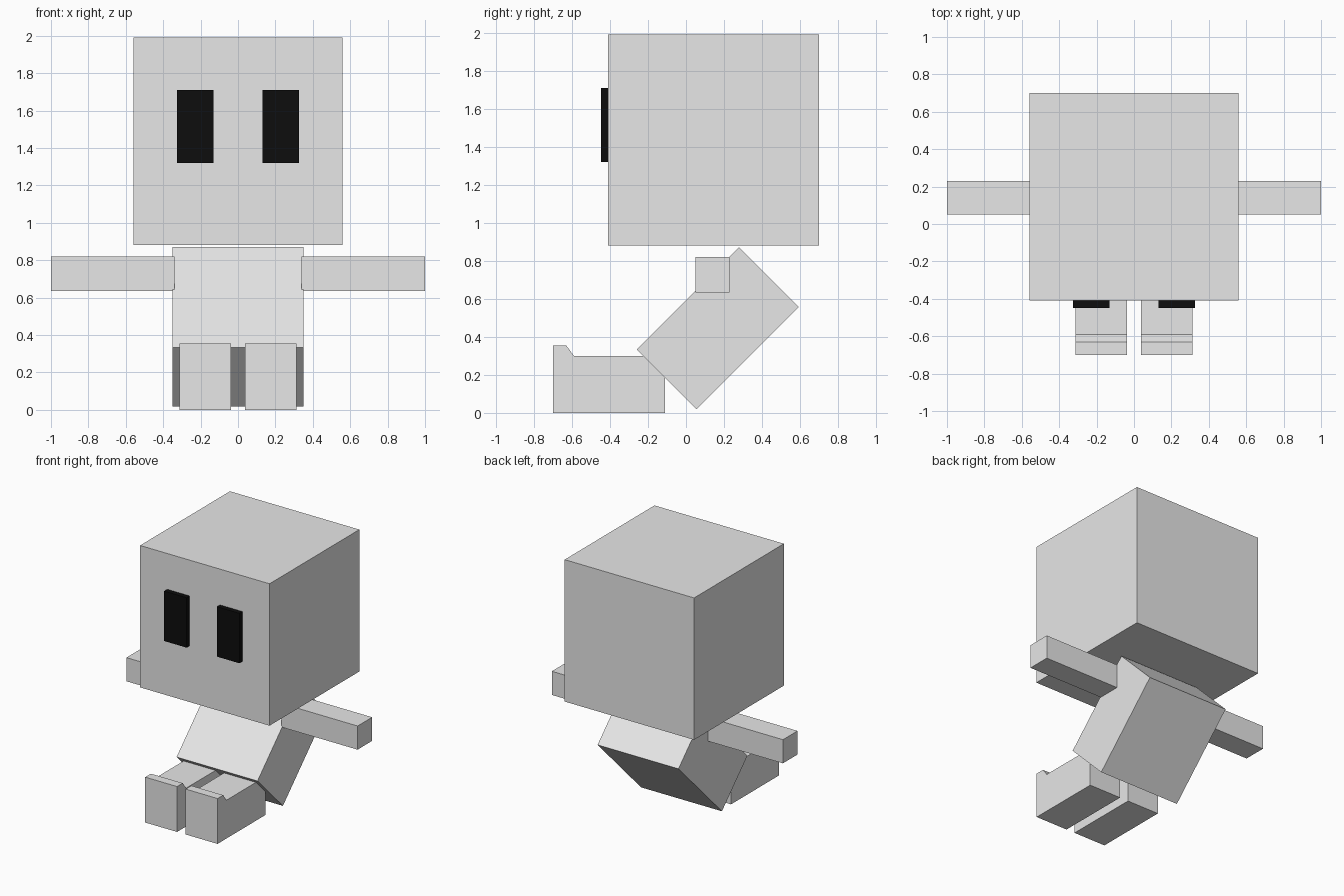
import bpy
import bmesh
from math import radians
from mathutils import Matrix

old = bpy.data.objects.get("Cube")
if old:
    bpy.data.objects.remove(old, do_unlink=True)


def material(name, value):
    mat = bpy.data.materials.new(name)
    mat.use_nodes = True
    colour = (value, value, value, 1)
    mat.diffuse_color = colour
    mat.node_tree.nodes["Principled BSDF"].inputs["Base Color"].default_value = colour
    return mat


grey = material("light grey", 0.8)
black = material("black", 0.004)


def finish(name, bm, mat):
    bmesh.ops.recalc_face_normals(bm, faces=bm.faces)
    mesh = bpy.data.meshes.new(name)
    bm.to_mesh(mesh)
    bm.free()
    mesh.materials.append(mat)
    obj = bpy.data.objects.new(name, mesh)
    bpy.context.collection.objects.link(obj)
    return obj


def box(name, centre, size, mat, tilt=0):
    bm = bmesh.new()
    bmesh.ops.create_cube(bm, size=1)
    shape = Matrix.Rotation(radians(tilt), 4, 'X') @ Matrix.Diagonal((*size, 1))
    bm.transform(Matrix.Translation(centre) @ shape)
    return finish(name, bm, mat)


def extrude_side_profile(name, points, x0, x1, mat):
    bm = bmesh.new()
    face = bm.faces.new([bm.verts.new((x0, y, z)) for y, z in points])
    ext = bmesh.ops.extrude_face_region(bm, geom=[face])
    verts = [g for g in ext["geom"] if isinstance(g, bmesh.types.BMVert)]
    bmesh.ops.translate(bm, verts=verts, vec=(x1 - x0, 0, 0))
    return finish(name, bm, mat)


# Head and leaning torso
box("head", (0, 0.145, 1.435), (1.12, 1.11, 1.11), grey)
box("torso", (0, 0.167, 0.445), (0.70, 0.445, 0.76), grey, tilt=-45)

# Leg side outline with raised toe
leg = [(-0.70, 0), (-0.11, 0), (-0.11, 0.30), (-0.59, 0.30), (-0.63, 0.355), (-0.70, 0.355)]

# Paired parts
for side, s in (("left", 1), ("right", -1)):
    box(side + "_eye", (s * 0.228, -0.428, 1.515), (0.195, 0.04, 0.39), black)
    box(side + "_arm", (s * 0.67, 0.14, 0.727), (0.66, 0.18, 0.185), grey)
    extrude_side_profile(side + "_leg", leg, s * 0.037, s * 0.313, grey)
